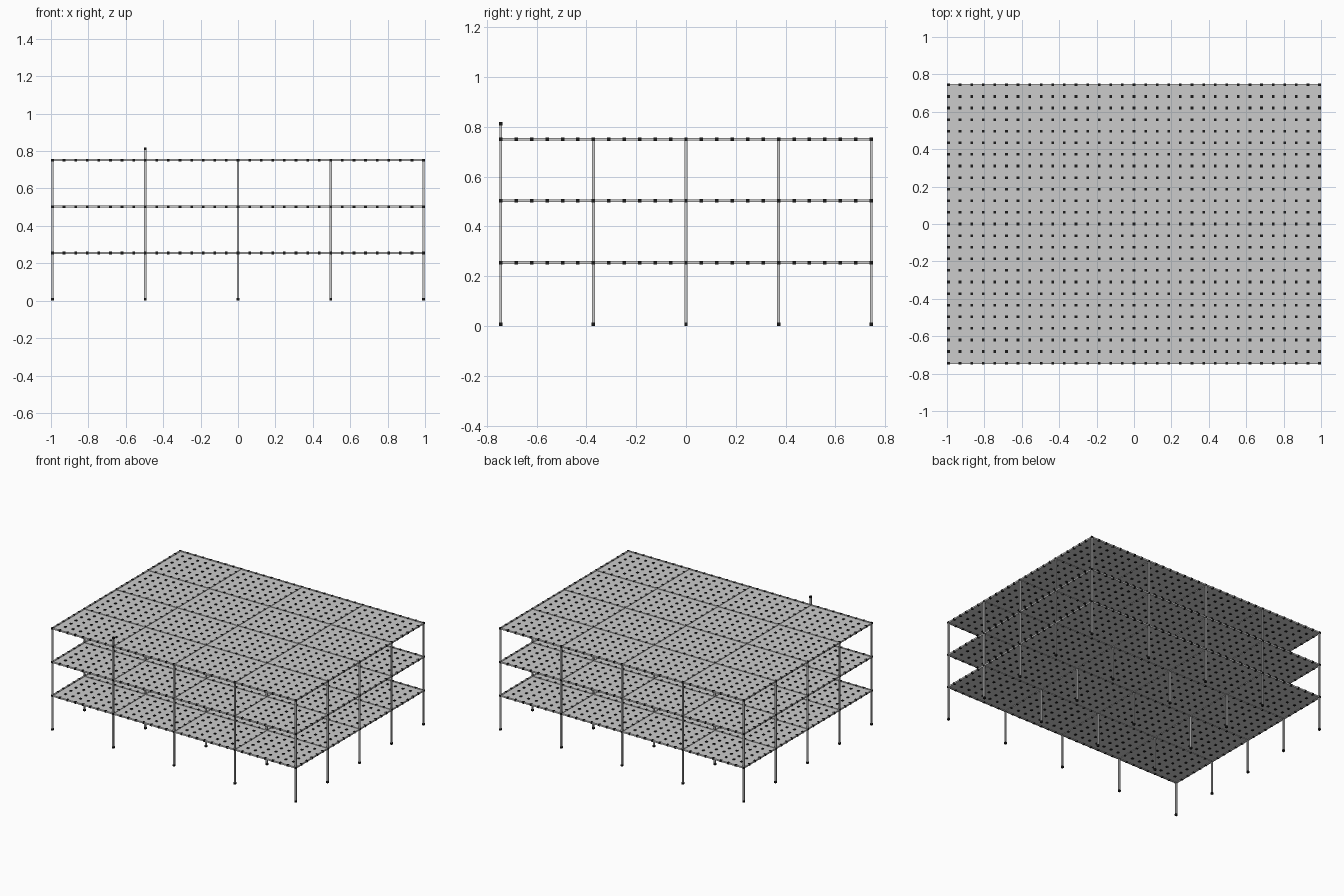
import bpy, bmesh

if "Cube" in bpy.data.objects:
    bpy.data.objects.remove(bpy.data.objects["Cube"])

STEP = 0.062            # mesh spacing between joints
NX, NY = 32, 24         # divisions along x and y
BAY_X, BAY_Y = 8, 6     # divisions per structural bay
NODE, BAR, SLAB = 0.014, 0.011, 0.003
HX, HY = NX * STEP / 2, NY * STEP / 2
BASE = NODE / 2
LEVELS = [BASE + 4 * STEP * k for k in (1, 2, 3)]
XS = [-HX + STEP * i for i in range(NX + 1)]
YS = [-HY + STEP * j for j in range(NY + 1)]
COL_X, COL_Y = XS[::BAY_X], YS[::BAY_Y]

black = bpy.data.materials.new("joint_black")
black.diffuse_color = (0.01, 0.01, 0.01, 1)
black.use_nodes = True
black.node_tree.nodes["Principled BSDF"].inputs["Base Color"].default_value = black.diffuse_color


def boxes(name, items, mat=None):
    """One object made of axis-aligned boxes given as (centre, size)."""
    bm = bmesh.new()
    for (cx, cy, cz), (sx, sy, sz) in items:
        v = [bm.verts.new((cx + a * sx / 2, cy + b * sy / 2, cz + c * sz / 2))
             for a in (-1, 1) for b in (-1, 1) for c in (-1, 1)]
        for f in ((0, 1, 3, 2), (4, 6, 7, 5), (0, 4, 5, 1),
                  (2, 3, 7, 6), (0, 2, 6, 4), (1, 5, 7, 3)):
            bm.faces.new([v[i] for i in f])
    me = bpy.data.meshes.new(name)
    bm.to_mesh(me)
    bm.free()
    ob = bpy.data.objects.new(name, me)
    bpy.context.collection.objects.link(ob)
    if mat:
        me.materials.append(mat)
    return ob


cube = (NODE, NODE, NODE)

# floors: thin slab, beam grid and joint cubes on each level
for n, z in enumerate(LEVELS, 1):
    boxes(f"floor_slab_{n}", [((0, 0, z), (2 * HX, 2 * HY, SLAB))])
    boxes(f"floor_beams_{n}",
          [((0, y, z), (2 * HX, BAR, BAR)) for y in COL_Y] +
          [((x, 0, z), (BAR, 2 * HY, BAR)) for x in COL_X])
    boxes(f"floor_joints_{n}", [((x, y, z), cube) for x in XS for y in YS], black)

# columns through all storeys, with joint cubes at their feet
top = LEVELS[-1]
boxes("columns", [((x, y, (BASE + top) / 2), (BAR, BAR, top - BASE))
                  for x in COL_X for y in COL_Y])
boxes("column_feet", [((x, y, BASE), cube) for x in COL_X for y in COL_Y], black)

# short stub standing above the roof at the front
sx, sy = COL_X[1], COL_Y[0]
boxes("roof_stub", [((sx, sy, top + STEP / 2), (BAR, BAR, STEP))])
boxes("roof_stub_joint", [((sx, sy, top + STEP), cube)], black)
